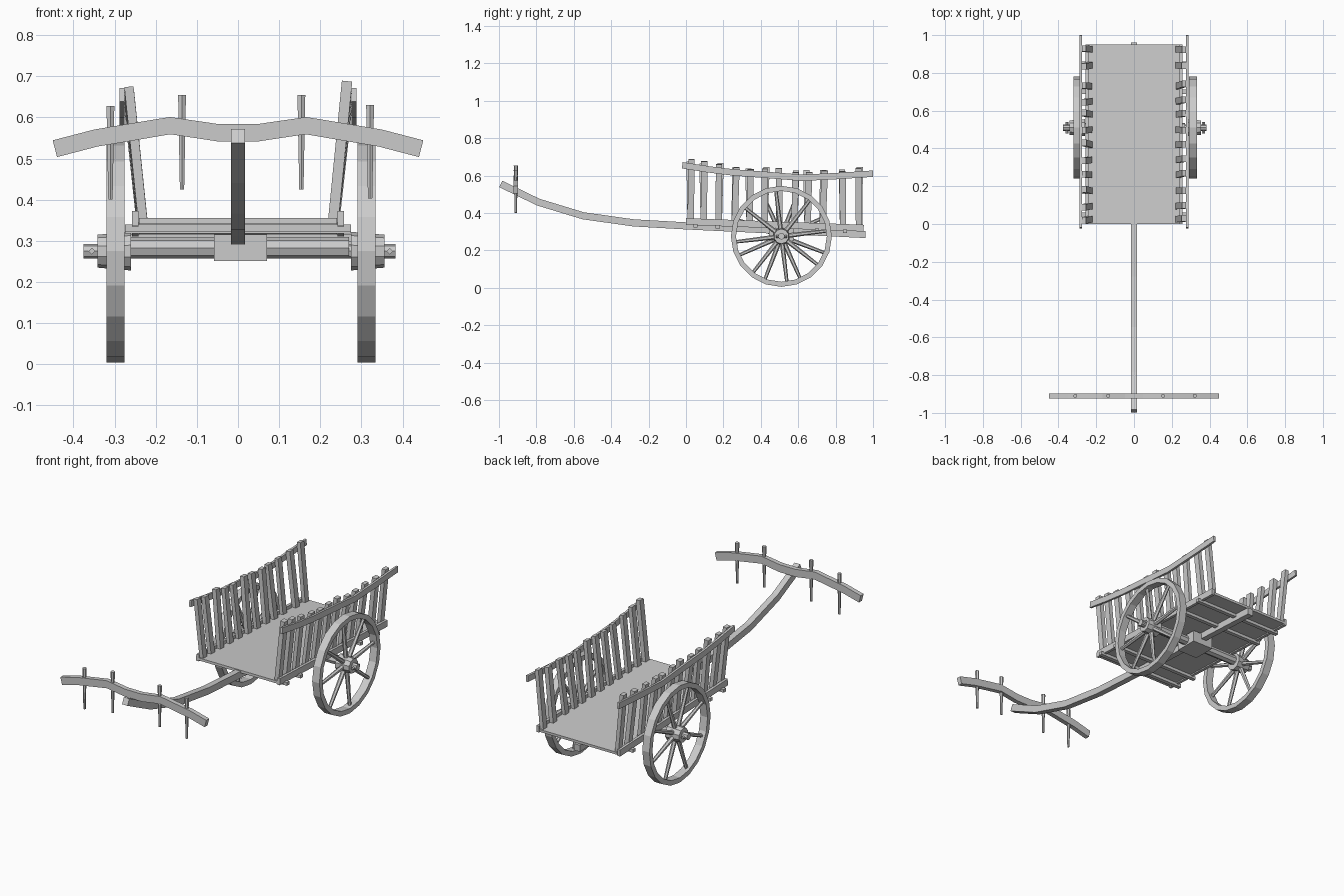
import bpy, bmesh, math, random
from mathutils import Vector, Matrix

if "Cube" in bpy.data.objects:
    bpy.data.objects.remove(bpy.data.objects["Cube"])

random.seed(4)
wood = bpy.data.materials.new("grey wood")
wood.diffuse_color = (0.6, 0.6, 0.6, 1)
wood.use_nodes = True
wood.node_tree.nodes["Principled BSDF"].inputs["Base Color"].default_value = wood.diffuse_color


def finish(name, bm):
    bmesh.ops.recalc_face_normals(bm, faces=bm.faces[:])
    me = bpy.data.meshes.new(name)
    bm.to_mesh(me)
    bm.free()
    me.materials.append(wood)
    ob = bpy.data.objects.new(name, me)
    bpy.context.collection.objects.link(ob)
    return ob


def loft(bm, rings, closed=False):
    """Skin a list of equal-sized point rings."""
    vs = [[bm.verts.new(p) for p in r] for r in rings]
    n = len(vs[0])
    pairs = list(zip(vs, vs[1:])) + ([(vs[-1], vs[0])] if closed else [])
    for a, b in pairs:
        for i in range(n):
            j = (i + 1) % n
            bm.faces.new((a[i], a[j], b[j], b[i]))
    if not closed:
        bm.faces.new(vs[0])
        bm.faces.new(vs[-1][::-1])


def beam(bm, path, w, h, axis):
    """Rectangular bar along points; w runs along the given side axis."""
    pts = [Vector(p) for p in path]
    side = Vector(axis).normalized()
    rings = []
    for i, p in enumerate(pts):
        d = (pts[min(i + 1, len(pts) - 1)] - pts[max(i - 1, 0)]).normalized()
        up = side.cross(d).normalized()
        rings.append([p + side * (a * w / 2) + up * (b * h / 2)
                      for a, b in ((-1, -1), (1, -1), (1, 1), (-1, 1))])
    loft(bm, rings)


def rod(bm, a, b, r1, r2, sides):
    """Faceted tapering rod between two points."""
    a, b = Vector(a), Vector(b)
    rot = (b - a).to_track_quat('Z', 'Y').to_matrix().to_4x4()
    bmesh.ops.create_cone(bm, cap_ends=True, segments=sides, radius1=r1, radius2=r2,
                          depth=(b - a).length,
                          matrix=Matrix.Translation((a + b) / 2) @ rot)


X, Y = (1, 0, 0), (0, 1, 0)
TILT = -0.037  # bed drops slightly towards the back

# Curved draught pole running under the bed
bm = bmesh.new()
beam(bm, [(0, -0.99, 0.555), (0, -0.79, 0.458), (0, -0.55, 0.385), (0, -0.28, 0.347),
          (0, 0, 0.331), (0, 0.96, 0.285)], 0.034, 0.038, X)
finish("draught_pole", bm)

# Yoke with four pegs
bm = bmesh.new()
beam(bm, [(x, -0.91, z) for x, z in
          ((-0.445, 0.524), (-0.345, 0.55), (-0.165, 0.58), (-0.05, 0.563), (0.05, 0.563),
           (0.165, 0.58), (0.345, 0.55), (0.445, 0.524))], 0.026, 0.042, Y)
finish("yoke", bm)
bm = bmesh.new()
for x, lo, hi in ((-0.31, 0.4, 0.628), (-0.136, 0.425, 0.655),
                  (0.154, 0.425, 0.655), (0.321, 0.403, 0.63)):
    rod(bm, (x, -0.91, lo), (x, -0.91, hi), 0.006, 0.011, 6)
finish("yoke_pegs", bm)

# Bed floor and the cross bars beneath it
bm = bmesh.new()
beam(bm, [(0, 0, 0.348), (0, 0.95, 0.348 + 0.95 * TILT)], 0.48, 0.014, X)
finish("bed_floor", bm)
bm = bmesh.new()
for y in (0.05, 0.17, 0.7, 0.85):
    z = 0.333 + y * TILT
    beam(bm, [(-0.275, y, z), (0.275, y, z)], 0.022, 0.018, Y)
finish("cross_bars", bm)

# Sides: lower beam, sagging top rail and leaning slats
RAIL = [(-0.02, 0.655), (0.12, 0.633), (0.25, 0.617), (0.45, 0.602),
        (0.62, 0.588), (0.8, 0.597), (1.0, 0.61)]


def rail_z(y):
    for (y0, z0), (y1, z1) in zip(RAIL, RAIL[1:]):
        if y <= y1:
            return z0 + (z1 - z0) * (y - y0) / (y1 - y0)
    return RAIL[-1][1]


for s, side in ((-1, "left"), (1, "right")):
    bm = bmesh.new()
    beam(bm, [(s * 0.25, 0, 0.354), (s * 0.25, 0.95, 0.354 + 0.95 * TILT)], 0.016, 0.036, X)
    finish(side + "_lower_beam", bm)
    bm = bmesh.new()
    beam(bm, [(s * 0.282, y, z) for y, z in RAIL], 0.012, 0.034, X)
    finish(side + "_top_rail", bm)
    bm = bmesh.new()
    for y in (0.025, 0.095, 0.175, 0.26, 0.34, 0.42, 0.5, 0.58, 0.65, 0.73, 0.84, 0.925):
        top = rail_z(y) + random.uniform(0.022, 0.042)
        lean = random.uniform(-0.008, 0.014)
        beam(bm, [(s * 0.231, y, 0.346 + y * TILT), (s * 0.265, y + lean, top)],
             0.034, random.uniform(0.02, 0.026), Y)
    finish(side + "_slats", bm)

# Axle, centre block and wheels
CY, CZ, R = 0.51, 0.275, 0.27
bm = bmesh.new()
rod(bm, (-0.27, CY, CZ + 0.008), (0.27, CY, CZ + 0.008), 0.026, 0.026, 8)
rod(bm, (-0.375, CY, CZ), (0.383, CY, CZ), 0.018, 0.018, 8)
finish("axle", bm)
bm = bmesh.new()
beam(bm, [(-0.058, CY, 0.283), (0.07, CY, 0.283)], 0.13, 0.064, Y)
finish("axle_block", bm)

for s, side, cx in ((-1, "left", -0.298), (1, "right", 0.312)):
    def polar(r, a, x):
        return Vector((x, CY + r * math.cos(a), CZ + r * math.sin(a)))

    bm = bmesh.new()
    N = 20
    loft(bm, [[polar(r, 2 * math.pi * i / N, cx + dx) for r, dx in
               ((R, -0.022), (R, 0.022), (R - 0.027, 0.022), (R - 0.027, -0.022))]
              for i in range(N)], closed=True)
    finish(side + "_wheel_rim", bm)

    bm = bmesh.new()
    for i in range(8):
        a = 2 * math.pi * i / 8 + (0.12 if s > 0 else 0.42)
        rod(bm, polar(0.03, a, cx), polar(R - 0.02, a, cx), 0.013, 0.009, 6)
    finish(side + "_wheel_spokes", bm)

    bm = bmesh.new()
    rod(bm, (cx - s * 0.038, CY, CZ), (cx + s * 0.044, CY, CZ), 0.047, 0.04, 10)
    finish(side + "_wheel_hub", bm)

    # Linch pin through the axle end
    bm = bmesh.new()
    px = cx + s * 0.057
    rod(bm, (px, CY - 0.03, CZ), (px, CY + 0.03, CZ), 0.008, 0.008, 4)
    finish(side + "_linch_pin", bm)
